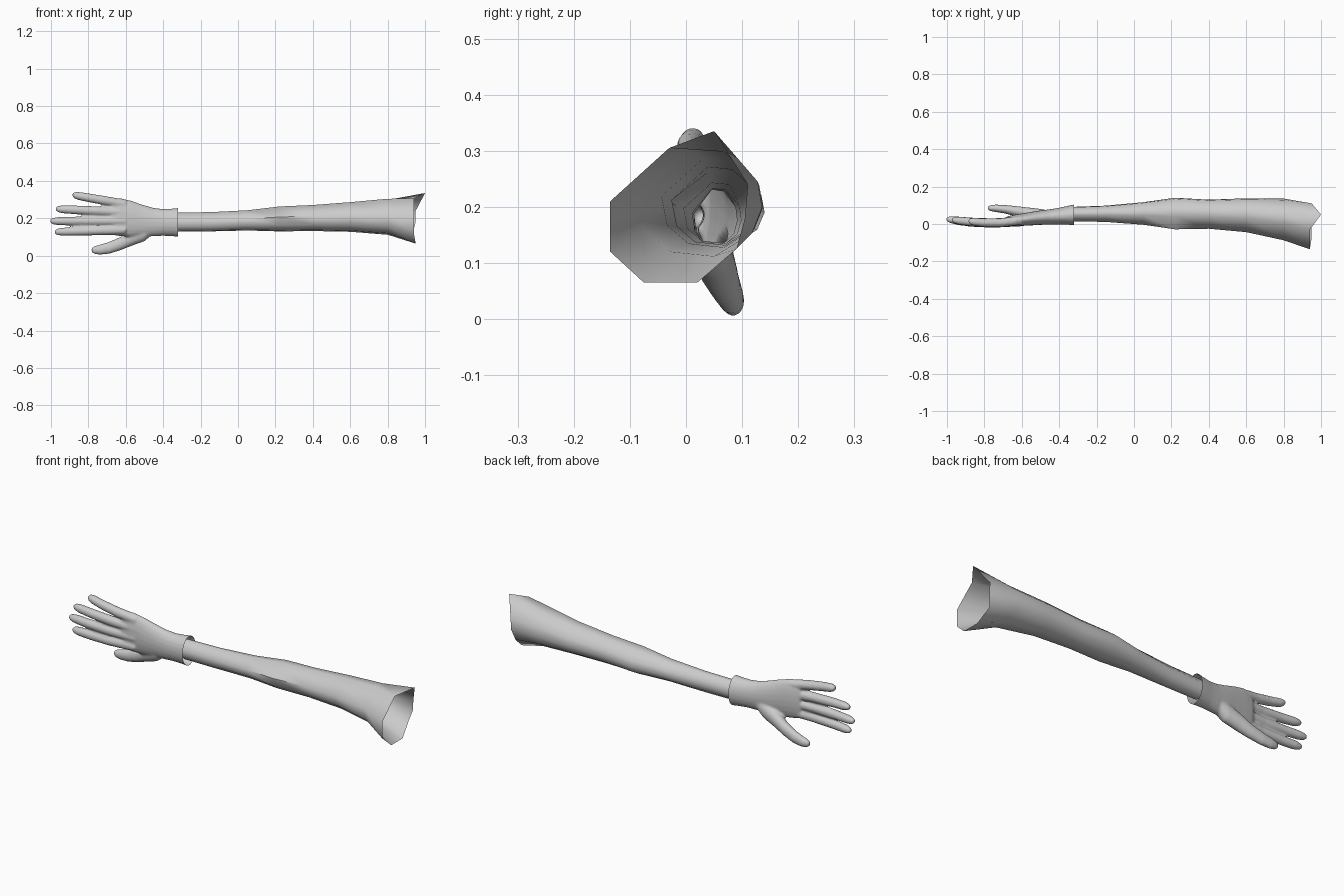
import bpy, bmesh, math
from math import sin, cos, pi, atan2
from mathutils import Vector

old = bpy.data.objects.get("Cube")
if old:
    bpy.data.objects.remove(old, do_unlink=True)

grey = bpy.data.materials.new("plain grey")
grey.use_nodes = True
GREY = (0.6, 0.6, 0.6, 1)
grey.diffuse_color = GREY
grey.node_tree.nodes["Principled BSDF"].inputs["Base Color"].default_value = GREY


def loft(bm, rings, caps):
    """Skin a list of point rings into a tube."""
    rows = [[bm.verts.new(p) for p in ring] for ring in rings]
    for a, b in zip(rows, rows[1:]):
        for i in range(len(a)):
            j = (i + 1) % len(a)
            bm.faces.new((a[i], a[j], b[j], b[i]))
    if caps:
        bm.faces.new(rows[0][::-1])
        bm.faces.new(rows[-1])


def oval(x, y, z, ry, rz, angles):
    return [Vector((x, y + ry * cos(a), z + rz * sin(a))) for a in angles]


def make(name, bm):
    bmesh.ops.recalc_face_normals(bm, faces=bm.faces)
    mesh = bpy.data.meshes.new(name)
    bm.to_mesh(mesh)
    bm.free()
    mesh.materials.append(grey)
    ob = bpy.data.objects.new(name, mesh)
    bpy.context.collection.objects.link(ob)
    return ob


def smooth(ob, degrees):
    bpy.ops.object.select_all(action='DESELECT')
    ob.select_set(True)
    bpy.context.view_layer.objects.active = ob
    bpy.ops.object.shade_smooth_by_angle(angle=math.radians(degrees))


# Arm: open tube that flares into a ragged shoulder edge
edge = [Vector(p) for p in (
    (0.95, 0.105, 0.18), (0.95, 0.11, 0.24), (1.0, 0.05, 0.335),
    (0.94, -0.03, 0.305), (0.94, -0.135, 0.21), (0.94, -0.135, 0.12),
    (0.95, -0.075, 0.065), (0.95, 0.02, 0.065), (0.935, 0.09, 0.125))]
edge_angles = [atan2(p.z - 0.19, p.y + 0.01) for p in edge]
# stations: x, y low, y high, z low, z high
arm_stations = [
    (-0.34, 0.015, 0.09, 0.13, 0.23), (-0.15, 0.012, 0.097, 0.13, 0.232),
    (0.05, -0.003, 0.115, 0.135, 0.242), (0.22, -0.027, 0.138, 0.13, 0.262),
    (0.4, -0.024, 0.128, 0.132, 0.27), (0.6, -0.042, 0.135, 0.128, 0.285),
    (0.8, -0.085, 0.133, 0.112, 0.303)]
arm_rings = [oval(x, (a + b) / 2, (c + d) / 2, (b - a) / 2 * 1.03, (d - c) / 2 * 1.03, edge_angles)
             for x, a, b, c, d in arm_stations]
bm = bmesh.new()
loft(bm, arm_rings + [edge], False)
smooth(make("arm", bm), 60)

# Hand: palm and cuff, four fingers and thumb fused into one skin
round_angles = [2 * pi * i / 20 for i in range(20)]
palm = [
    (-0.30, 0.05, 0.178, 0.058, 0.08), (-0.35, 0.047, 0.178, 0.051, 0.074),
    (-0.40, 0.042, 0.178, 0.045, 0.072), (-0.45, 0.038, 0.18, 0.041, 0.076),
    (-0.51, 0.033, 0.187, 0.038, 0.086), (-0.57, 0.026, 0.197, 0.035, 0.097),
    (-0.63, 0.02, 0.206, 0.031, 0.103), (-0.67, 0.017, 0.207, 0.026, 0.097),
    (-0.69, 0.015, 0.207, 0.018, 0.085)]
thumb = [
    (-0.44, 0.04, 0.16, 0.03, 0.03), (-0.5, 0.045, 0.125, 0.036, 0.048),
    (-0.57, 0.055, 0.095, 0.034, 0.043), (-0.63, 0.068, 0.064, 0.028, 0.036),
    (-0.69, 0.079, 0.042, 0.023, 0.032), (-0.74, 0.084, 0.032, 0.02, 0.027),
    (-0.77, 0.085, 0.03, 0.016, 0.02), (-0.783, 0.085, 0.03, 0.008, 0.01)]
# fingers: base and tip positions, from little finger to index
fingers = {
    "little": ((-0.60, 0.02, 0.275), (-0.885, 0.015, 0.325)),
    "ring": ((-0.60, 0.015, 0.232), (-0.975, 0.022, 0.25)),
    "middle": ((-0.60, 0.012, 0.185), (-1.004, 0.026, 0.185)),
    "index": ((-0.60, 0.012, 0.138), (-0.98, 0.02, 0.127))}
taper = [(0, 1.05), (0.4, 1.05), (0.7, 1), (0.9, 0.92), (0.97, 0.7), (1, 0.35)]

bm = bmesh.new()
loft(bm, [oval(*s, round_angles) for s in palm], True)
loft(bm, [oval(*s, round_angles) for s in thumb], True)
for base, tip in fingers.values():
    base, tip = Vector(base), Vector(tip)
    rings = []
    for t, size in taper:
        p = base.lerp(tip, t)
        p.y -= 0.012 * sin(pi * t)
        rings.append(oval(*p, 0.023 * size, 0.0235 * size, round_angles))
    loft(bm, rings, True)
hand = make("hand", bm)
remesh = hand.modifiers.new("fuse", 'REMESH')
remesh.mode = 'VOXEL'
remesh.voxel_size = 0.006
relax = hand.modifiers.new("relax", 'SMOOTH')
relax.factor = 0.5
relax.iterations = 5

# Bake the fused skin and cut the cuff open
graph = bpy.context.evaluated_depsgraph_get()
bm = bmesh.new()
bm.from_mesh(hand.evaluated_get(graph).to_mesh())
hand.modifiers.clear()
bmesh.ops.bisect_plane(bm, geom=bm.verts[:] + bm.edges[:] + bm.faces[:],
                       plane_co=(-0.32, 0, 0), plane_no=(1, 0, 0), clear_outer=True)
bm.to_mesh(hand.data)
bm.free()
if not hand.data.materials:
    hand.data.materials.append(grey)
smooth(hand, 60)
